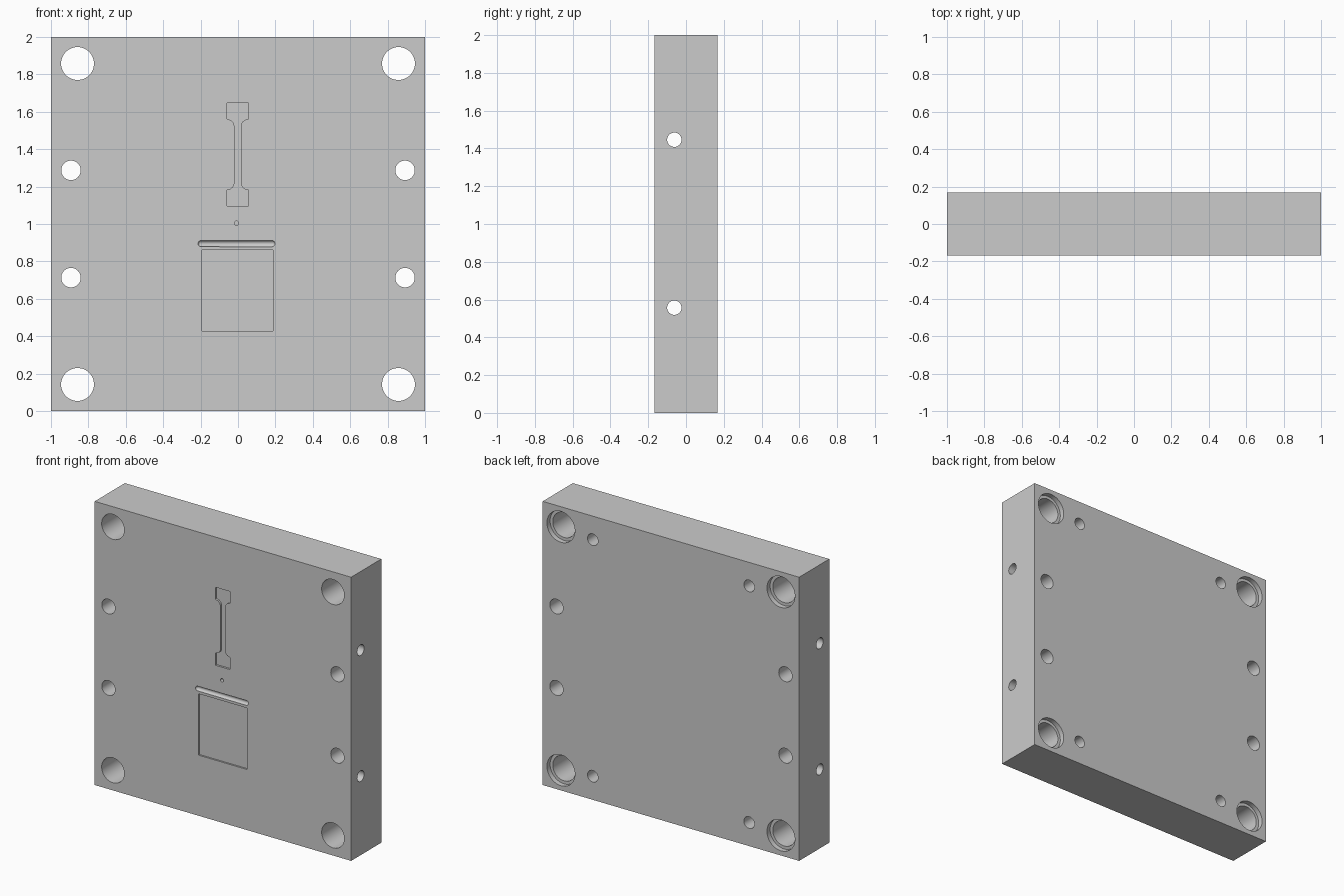
import bpy, bmesh, math
from mathutils import Matrix, Vector

if "Cube" in bpy.data.objects:
    bpy.data.objects.remove(bpy.data.objects["Cube"])

H = 0.168          # half thickness; front face at y = -H
bm = bmesh.new()   # collects all cutter solids


def prism(bm, outline, y0, y1):
    """Closed solid: (x, z) outline extruded along y."""
    face = bm.faces.new([bm.verts.new((x, y0, z)) for x, z in outline])
    new = bmesh.ops.extrude_face_region(bm, geom=[face])["geom"]
    top = [v for v in new if isinstance(v, bmesh.types.BMVert)]
    bmesh.ops.translate(bm, verts=top, vec=(0, y1 - y0, 0))


def circle(x, z, r, n=48):
    return [(x + r * math.cos(2 * math.pi * i / n),
             z + r * math.sin(2 * math.pi * i / n)) for i in range(n)]


def stepped_hole(bm, x, z, profile, n=48):
    """Closed solid of revolution about y from (radius, y) steps."""
    rings = [[bm.verts.new((px, y, pz)) for px, pz in circle(x, z, r, n)]
             for r, y in profile]
    for a, b in zip(rings, rings[1:]):
        for i in range(n):
            j = (i + 1) % n
            bm.faces.new((a[i], a[j], b[j], b[i]))
    bm.faces.new(rings[0])
    bm.faces.new(rings[-1])


for s in (-1, 1):
    for t in (-1, 1):
        # counterbored corner holes
        stepped_hole(bm, s * 0.858, 1 + t * 0.858,
                     [(0.088, -H - 0.1), (0.088, H - 0.035),
                      (0.109, H - 0.035), (0.109, H + 0.1)])
        # through holes near the sides
        prism(bm, circle(s * 0.893, 1 + t * 0.287, 0.052), -H - 0.1, H + 0.1)
        # blind holes in the back
        prism(bm, circle(s * 0.61, 1 + t * 0.834, 0.041), H - 0.2, H + 0.1)

# cooling channels running the full width
for z in (0.557, 1.446):
    bmesh.ops.create_cone(
        bm, cap_ends=True, segments=40, radius1=0.038, radius2=0.038, depth=2.4,
        matrix=Matrix.Translation((0, -0.062, z)) @ Matrix.Rotation(math.pi / 2, 4, 'Y'))

# tensile-bar shaped pocket, built from one quarter of its outline
cz = 1.371
quarter = [(0.057, 0.275), (0.057, 0.19)]
quarter += [(0.057 - 0.04 * math.sin(a), 0.15 + 0.04 * math.cos(a))
            for a in (0.5, 0.9, 1.25, math.pi / 2)]
right = quarter + [(x, -z) for x, z in reversed(quarter)]
outline = right + [(-x, z) for x, z in reversed(right)]
prism(bm, [(x - 0.002, z + cz) for x, z in outline], -H - 0.1, -H + 0.014)

# square plaque pocket
prism(bm, [(-0.192, 0.427), (0.187, 0.427), (0.187, 0.86), (-0.192, 0.86)],
      -H - 0.1, -H + 0.012)

# small sprue dimple
prism(bm, circle(-0.008, 1.004, 0.012, 24), -H - 0.1, -H + 0.03)

# half-round runner groove with ball ends
ball = bmesh.ops.create_uvsphere(
    bm, u_segments=24, v_segments=12, radius=0.0171,
    matrix=Matrix.Translation((-0.008, -H - 0.0003, 0.895))
    @ Matrix.Rotation(math.pi / 2, 4, 'Y'))["verts"]
mid = [v for v in ball if abs(v.co.x + 0.008) < 1e-5]
for v in ball:
    if v not in mid:
        v.co.x += math.copysign(0.189, v.co.x + 0.008)
# the middle ring moves to one end, keeping the barrel straight
for v in mid:
    v.co.x += 0.189

bmesh.ops.recalc_face_normals(bm, faces=bm.faces)
mesh = bpy.data.meshes.new("hole_cutter")
bm.to_mesh(mesh)
bm.free()
cutter = bpy.data.objects.new("hole_cutter", mesh)
cutter.hide_render = True
bpy.context.collection.objects.link(cutter)

# plate
bpy.ops.mesh.primitive_cube_add(size=2, location=(0, 0, 1))
plate = bpy.context.object
plate.name = "mould_plate"
plate.scale = (1, H, 1)
bpy.ops.object.transform_apply(location=True, rotation=False, scale=True)
cut = plate.modifiers.new("holes", 'BOOLEAN')
cut.operation = 'DIFFERENCE'
cut.solver = 'EXACT'
cut.object = cutter
bpy.ops.object.modifier_apply(modifier=cut.name)
bpy.data.objects.remove(cutter)
bpy.ops.object.shade_smooth_by_angle(angle=math.radians(30))
